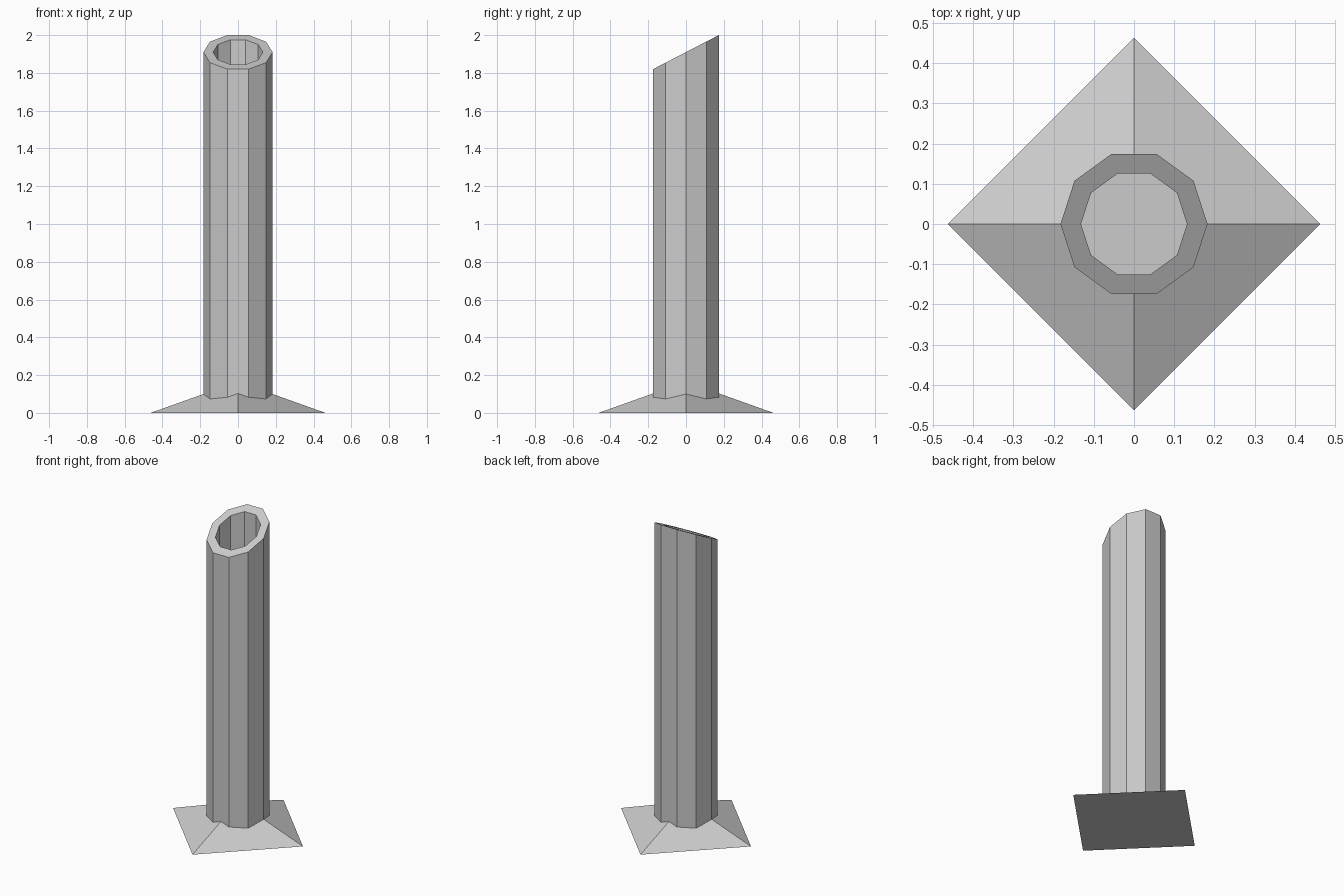
import bpy, bmesh
from math import cos, sin, tau

if "Cube" in bpy.data.objects:
    bpy.data.objects.remove(bpy.data.objects["Cube"])

SIDES = 10
R_OUT, R_IN = 0.183, 0.132
HALF_Y = R_OUT * sin(tau * 3 / SIDES)


def slanted(y):
    """Height of the slanted mouth at depth y."""
    return 1.91 + 0.09 * y / HALF_Y


def ring(bm, radius, height):
    points = [(radius * cos(tau * i / SIDES), radius * sin(tau * i / SIDES)) for i in range(SIDES)]
    return [bm.verts.new((x, y, height(y))) for x, y in points]


def make_object(name, bm):
    bmesh.ops.recalc_face_normals(bm, faces=bm.faces)
    mesh = bpy.data.meshes.new(name)
    bm.to_mesh(mesh)
    bm.free()
    bpy.context.collection.objects.link(bpy.data.objects.new(name, mesh))


# Hollow ten-sided pipe: outer wall, slanted rim, inner wall, flat floor
bm = bmesh.new()
rings = [
    ring(bm, R_OUT, lambda y: 0.04),
    ring(bm, R_OUT, slanted),
    ring(bm, R_IN, slanted),
    ring(bm, R_IN, lambda y: 0.17),
]
for a, b in zip(rings, rings[1:]):
    for i in range(SIDES):
        j = (i + 1) % SIDES
        bm.faces.new((a[i], a[j], b[j], b[i]))
bm.faces.new(rings[0])
bm.faces.new(rings[-1])
make_object("pipe", bm)

# Low pyramid flashing, corners on the axes
bm = bmesh.new()
corners = [bm.verts.new((0.463 * cos(tau * i / 4), 0.463 * sin(tau * i / 4), 0)) for i in range(4)]
apex = bm.verts.new((0, 0, 0.165))
bm.faces.new(corners)
for i in range(4):
    bm.faces.new((corners[i], corners[(i + 1) % 4], apex))
make_object("base", bm)
